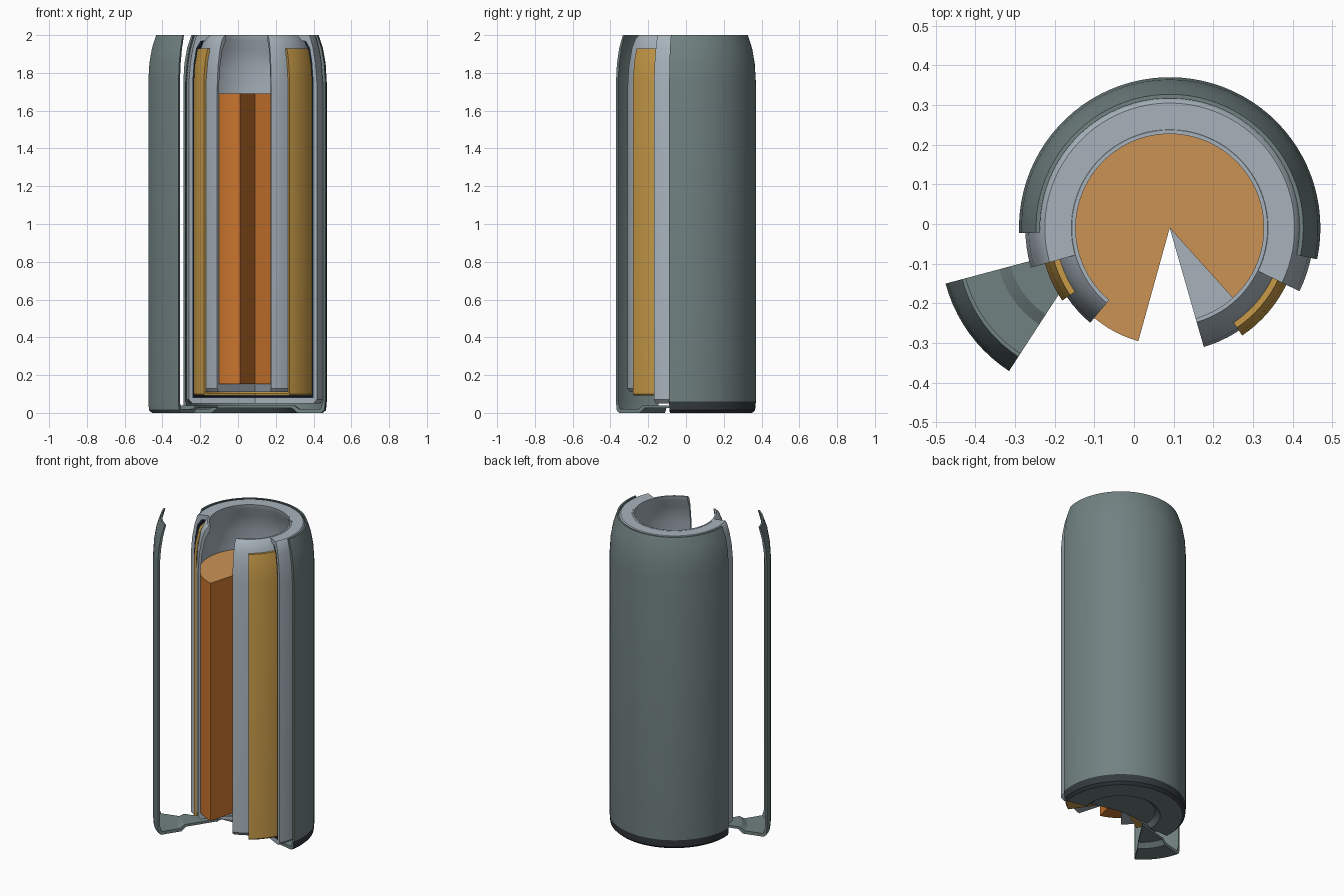
import bpy, bmesh, math

if "Cube" in bpy.data.objects:
    bpy.data.objects.remove(bpy.data.objects["Cube"])

AXIS = (0.09, -0.01)


def material(name, rgb):
    m = bpy.data.materials.new(name)
    m.diffuse_color = (*rgb, 1)
    m.use_nodes = True
    m.node_tree.nodes["Principled BSDF"].inputs["Base Color"].default_value = m.diffuse_color
    return m


TEAL = material("teal_grey", (0.165, 0.22, 0.22))
CHARCOAL = material("charcoal", (0.033, 0.042, 0.048))
LIGHT = material("light_grey", (0.39, 0.45, 0.50))
NAVY = material("dark_navy", (0.012, 0.02, 0.035))
GOLD = material("gold", (0.58, 0.33, 0.065))
ORANGE = material("orange", (0.60, 0.18, 0.028))
PALE_ORANGE = material("pale_orange", (0.60, 0.29, 0.09))


def sector(name, profile, start, end, mats, centre=AXIS, rule=None):
    """Revolve a closed (radius, z) profile between two angles and cap both ends."""
    bm = bmesh.new()
    steps = max(2, round((end - start) / 4))
    axis_verts = {}
    rings = []
    for i in range(steps + 1):
        a = math.radians(start + (end - start) * i / steps)
        ring = []
        for k, (r, z) in enumerate(profile):
            if r == 0:
                if k not in axis_verts:
                    axis_verts[k] = bm.verts.new((0, 0, z))
                ring.append(axis_verts[k])
            else:
                ring.append(bm.verts.new((r * math.cos(a), r * math.sin(a), z)))
        rings.append(ring)
    n = len(profile)
    for a, b in zip(rings, rings[1:]):
        for k in range(n):
            j = (k + 1) % n
            quad = list(dict.fromkeys((a[k], b[k], b[j], a[j])))
            if len(quad) > 2:
                bm.faces.new(quad)
    bm.faces.new(rings[0])
    bm.faces.new(rings[-1][::-1])
    bmesh.ops.recalc_face_normals(bm, faces=bm.faces)
    if rule:
        for f in bm.faces:
            f.material_index = rule(f)
    me = bpy.data.meshes.new(name)
    bm.to_mesh(me)
    bm.free()
    for m in mats:
        me.materials.append(m)
    ob = bpy.data.objects.new(name, me)
    ob.location = (*centre, 0)
    bpy.context.collection.objects.link(ob)
    bpy.context.view_layer.objects.active = ob
    ob.select_set(True)
    bpy.ops.object.shade_smooth_by_angle(angle=math.radians(30))
    ob.select_set(False)
    return ob


# Outer shell with recessed base and tapered shoulder
shell = [(0, .025), (.20, .025), (.23, 0), (.36, 0), (.376, .015), (.38, .06),
         (.38, 1.75), (.374, 1.85), (.360, 1.93), (.337, 2.0), (.327, 2.0),
         (.346, 1.93), (.359, 1.85), (.367, 1.75), (.367, .06), (.355, .02),
         (.24, .02), (.21, .04), (0, .04)]


def base_band(f):
    c = f.calc_center_median()
    return int(c.z < 0.06 and f.normal.x * c.x + f.normal.y * c.y > 0.1
               and c.xy.length > 0.35)


sector("outer_shell", shell, -12, 182, [TEAL, CHARCOAL], rule=base_band)

# Piece of the shell pulled away from the body
sector("pulled_out_shell_piece", shell, 195, 237, [TEAL], centre=(-0.108, -0.052))

# Grey casing whose top lip closes the cavity
casing = [(0, .05), (.345, .05), (.364, .07), (.364, 1.75), (.356, 1.85),
          (.342, 1.93), (.325, 1.99), (.315, 2.0), (.247, 2.0), (.249, 1.97),
          (.300, 1.97), (.325, 1.93), (.338, 1.85), (.345, 1.75), (.345, .08), (0, .08)]
sector("casing", casing, -26, 196, [LIGHT])

# Dark lining on the inside of the casing
lining = [(0, .079), (.346, .079), (.346, 1.75), (.339, 1.85), (.326, 1.93),
          (.301, 1.971), (.290, 1.965), (.316, 1.92), (.330, 1.84), (.336, 1.75),
          (.336, .087), (0, .087)]
sector("cavity_lining", lining, -25.8, 195.8, [NAVY])

# Gold insulating layer
gold = [(0, .092), (.32, .092), (.327, .10), (.327, 1.76), (.318, 1.86),
        (.303, 1.93), (.287, 1.93), (.302, 1.86), (.312, 1.76), (.312, .106), (0, .106)]
sector("insulating_layer", gold, -56, 214, [GOLD])

# Inner vessel with narrowed neck
vessel = [(0, .11), (.298, .11), (.312, .13), (.312, 1.72), (.305, 1.83),
          (.288, 1.93), (.268, 1.98), (.247, 2.001), (.237, 2.001), (.242, 1.97),
          (.270, 1.92), (.290, 1.82), (.298, 1.71), (.298, .15), (0, .15)]
sector("inner_vessel", vessel, -74, 230, [LIGHT])

# Solid contents with a wedge removed
sector("contents", [(0, .152), (.296, .152), (.296, 1.69), (0, 1.69)],
       -48, 254.5, [ORANGE, PALE_ORANGE], rule=lambda f: int(f.normal.z > 0.5))
